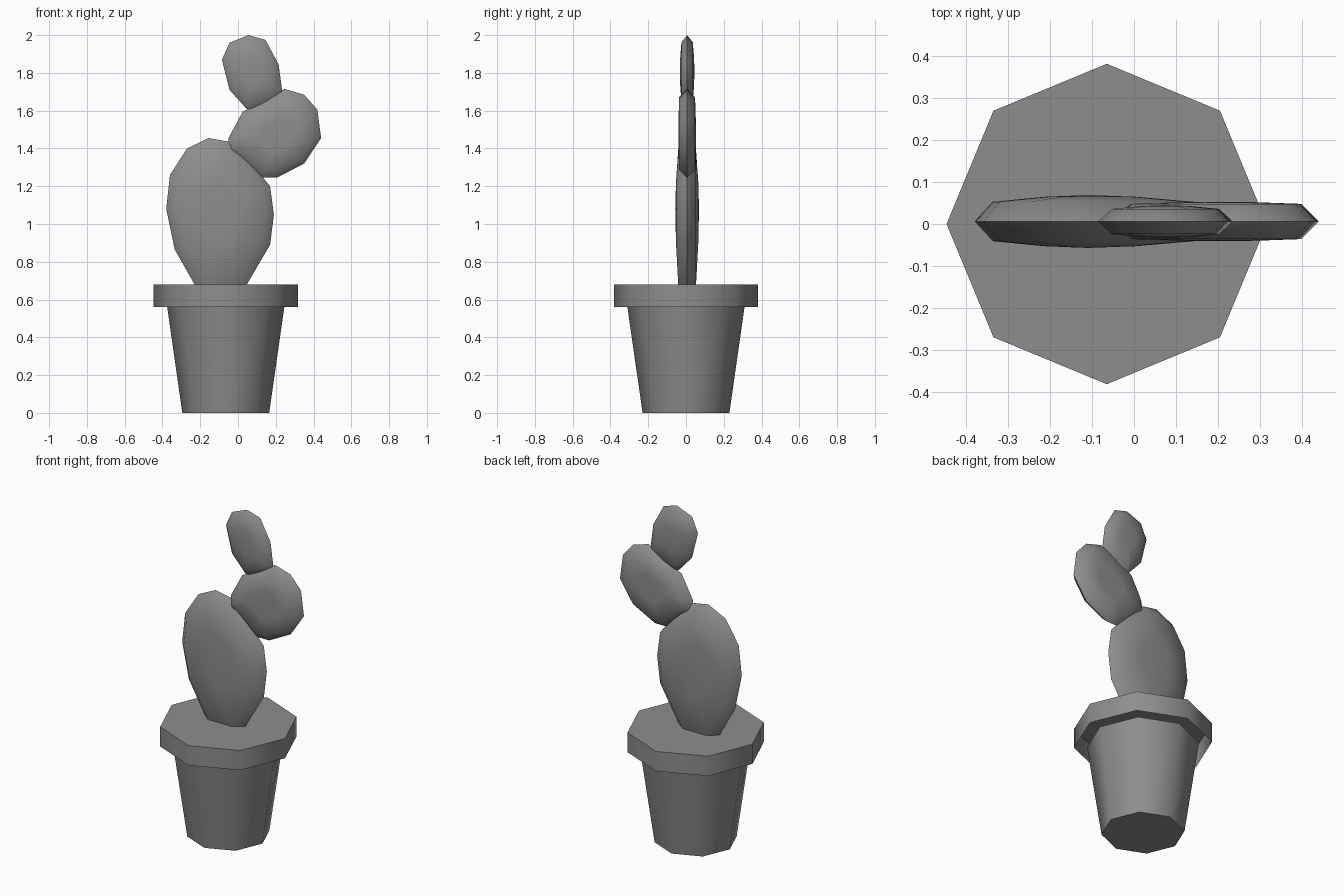
import bpy, bmesh, math
from mathutils import Vector

if "Cube" in bpy.data.objects:
    bpy.data.objects.remove(bpy.data.objects["Cube"], do_unlink=True)

grey = bpy.data.materials.new("plain grey")
grey.use_nodes = True
COLOUR = (0.27, 0.27, 0.27, 1)
grey.diffuse_color = COLOUR
grey.node_tree.nodes["Principled BSDF"].inputs["Base Color"].default_value = COLOUR

POT_X = -0.065


def finish(name, bm, angle):
    mesh = bpy.data.meshes.new(name)
    bm.to_mesh(mesh)
    bm.free()
    mesh.materials.append(grey)
    ob = bpy.data.objects.new(name, mesh)
    bpy.context.collection.objects.link(ob)
    bpy.ops.object.select_all(action='DESELECT')
    ob.select_set(True)
    bpy.context.view_layer.objects.active = ob
    bpy.ops.object.shade_smooth_by_angle(angle=math.radians(angle))
    return ob


def bridge(bm, a, b):
    n = len(a)
    for i in range(n):
        j = (i + 1) % n
        bm.faces.new((a[i], a[j], b[j], b[i]))


def octagonal_shell(name, r_low, r_high, z_low, z_high, cap_top):
    """Eight-sided wall closed at one end only."""
    bm = bmesh.new()
    rings = []
    for r, z in ((r_low, z_low), (r_high, z_high)):
        rings.append([bm.verts.new((POT_X + r * math.cos(k * math.pi / 4),
                                    r * math.sin(k * math.pi / 4), z)) for k in range(8)])
    bridge(bm, *rings)
    bm.faces.new(rings[1] if cap_top else rings[0][::-1])
    return finish(name, bm, 50)


def pad(name, outline, centre, edge_half, mid_half, inset):
    """Flat cactus pad: sharp rim, bevel ring and a shallow dome on each side."""
    bm = bmesh.new()
    c = Vector(centre)
    y0 = 0.006

    def ring(scale, y):
        pts = [c + (Vector(p) - c) * scale for p in outline]
        return [bm.verts.new((p.x, y0 + y, p.y)) for p in pts]

    rim = ring(1, 0)
    for side in (-1, 1):
        shoulder = ring(inset, side * edge_half)
        dome = ring(inset * 0.45, side * (edge_half + (mid_half - edge_half) * 0.75))
        tip = bm.verts.new((c.x, y0 + side * mid_half, c.y))
        bridge(bm, rim, shoulder)
        bridge(bm, shoulder, dome)
        for i in range(len(dome)):
            bm.faces.new((dome[i], dome[(i + 1) % len(dome)], tip))
    bmesh.ops.recalc_face_normals(bm, faces=bm.faces)
    return finish(name, bm, 60)


# Pot: tapered body and wider rim with the soil surface
octagonal_shell("pot_body", 0.23, 0.31, 0, 0.56, False)
octagonal_shell("pot_rim", 0.382, 0.382, 0.56, 0.68, True)

# Cactus pads, outlines in the x-z plane
pad("lower_pad", [(-.185, .6), (-.335, .865), (-.38, 1.08), (-.36, 1.26), (-.27, 1.4),
                  (-.155, 1.455), (-.045, 1.435), (.07, 1.325), (.17, 1.2),
                  (.19, 1.05), (.17, .89), (0, .6)], (-.11, 1.08), .047, .063, .84)
pad("middle_pad", [(-.055, 1.385), (-.05, 1.455), (.025, 1.595), (.12, 1.64), (.245, 1.715),
                   (.35, 1.685), (.42, 1.605), (.44, 1.455), (.35, 1.32), (.205, 1.245),
                   (.125, 1.245), (0, 1.355)], (.21, 1.47), .042, .047, .82)
pad("upper_pad", [(-.085, 1.87), (-.045, 1.96), (.055, 2), (.145, 1.975), (.215, 1.845),
                  (.235, 1.695), (.155, 1.64), (.07, 1.605), (.045, 1.61), (-.045, 1.71)],
    (.075, 1.81), .03, .039, .8)
